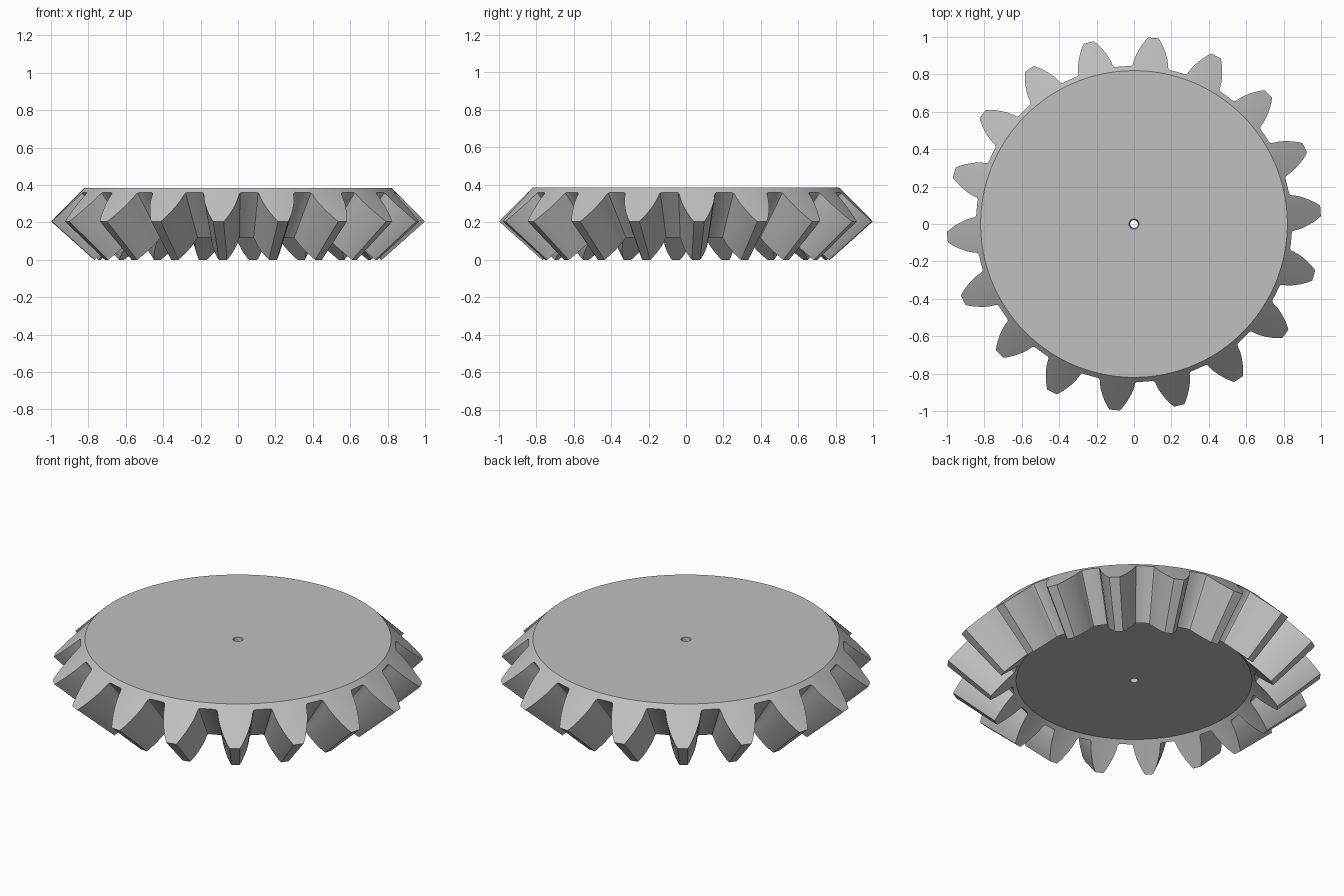
import bpy
import bmesh
import math

cube = bpy.data.objects.get("Cube")
if cube:
    bpy.data.objects.remove(cube, do_unlink=True)

TEETH = 18
PHASE = math.radians(4)
APEX_Z = -0.686        # point where all tooth lines meet
INNER_SCALE = 0.77     # small end of the teeth relative to the large end
RIM, BORE = 0.82, 0.027
CONE_TOP = 1.205       # outer end cone: z = CONE_TOP - radius

# Half a tooth on the end cone: radius, half width
FLANK = [(0.845, 0.106), (0.848, 0.099), (0.855, 0.095), (0.87, 0.0925),
         (0.89, 0.088), (0.91, 0.081), (0.93, 0.072), (0.95, 0.062),
         (0.97, 0.05), (0.985, 0.04), (1.0, 0.028)]

# One full tooth pitch as (angle, radius), starting in the middle of a gap
half = [(-w / r, r) for r, w in FLANK]
pitch = 2 * math.pi / TEETH
tooth = [(-pitch / 2, FLANK[0][0])] + half + [(0, 1.0)]
tooth += [(-a, r) for a, r in reversed(half)]
outline = [(PHASE + k * pitch + a, r) for k in range(TEETH) for a, r in tooth]


def ring(bm, radii, heights, scale):
    """Ring of vertices, scaled about the apex."""
    return [bm.verts.new((scale * r * math.cos(a), scale * r * math.sin(a),
                          APEX_Z + scale * (z - APEX_Z)))
            for (a, _), r, z in zip(outline, radii, heights)]


def end_rings(bm, scale):
    """Bore edge, rim edge and toothed edge of one end of the gear."""
    n = len(outline)
    top = CONE_TOP - RIM
    toothed = [r for _, r in outline]
    return [ring(bm, [BORE] * n, [top] * n, scale),
            ring(bm, [RIM] * n, [top] * n, scale),
            ring(bm, toothed, [CONE_TOP - r for r in toothed], scale)]


# Gear body: loft around the section from large end to small end and back
bm = bmesh.new()
loop = end_rings(bm, 1.0) + end_rings(bm, INNER_SCALE)[::-1]
for lower, upper in zip(loop, loop[1:] + loop[:1]):
    for i in range(len(outline)):
        j = (i + 1) % len(outline)
        bm.faces.new((lower[i], lower[j], upper[j], upper[i]))
bmesh.ops.recalc_face_normals(bm, faces=bm.faces)
mesh = bpy.data.meshes.new("bevel_gear")
bm.to_mesh(mesh)
bm.free()

gear = bpy.data.objects.new("bevel_gear", mesh)
bpy.context.collection.objects.link(gear)

# Plain grey metal
grey = bpy.data.materials.new("light_grey")
grey.use_nodes = True
colour = (0.527, 0.527, 0.527, 1)
grey.diffuse_color = colour
grey.node_tree.nodes["Principled BSDF"].inputs["Base Color"].default_value = colour
mesh.materials.append(grey)

# Smooth flanks, sharp edges
bpy.ops.object.select_all(action='DESELECT')
gear.select_set(True)
bpy.context.view_layer.objects.active = gear
bpy.ops.object.shade_smooth_by_angle(angle=math.radians(30))
